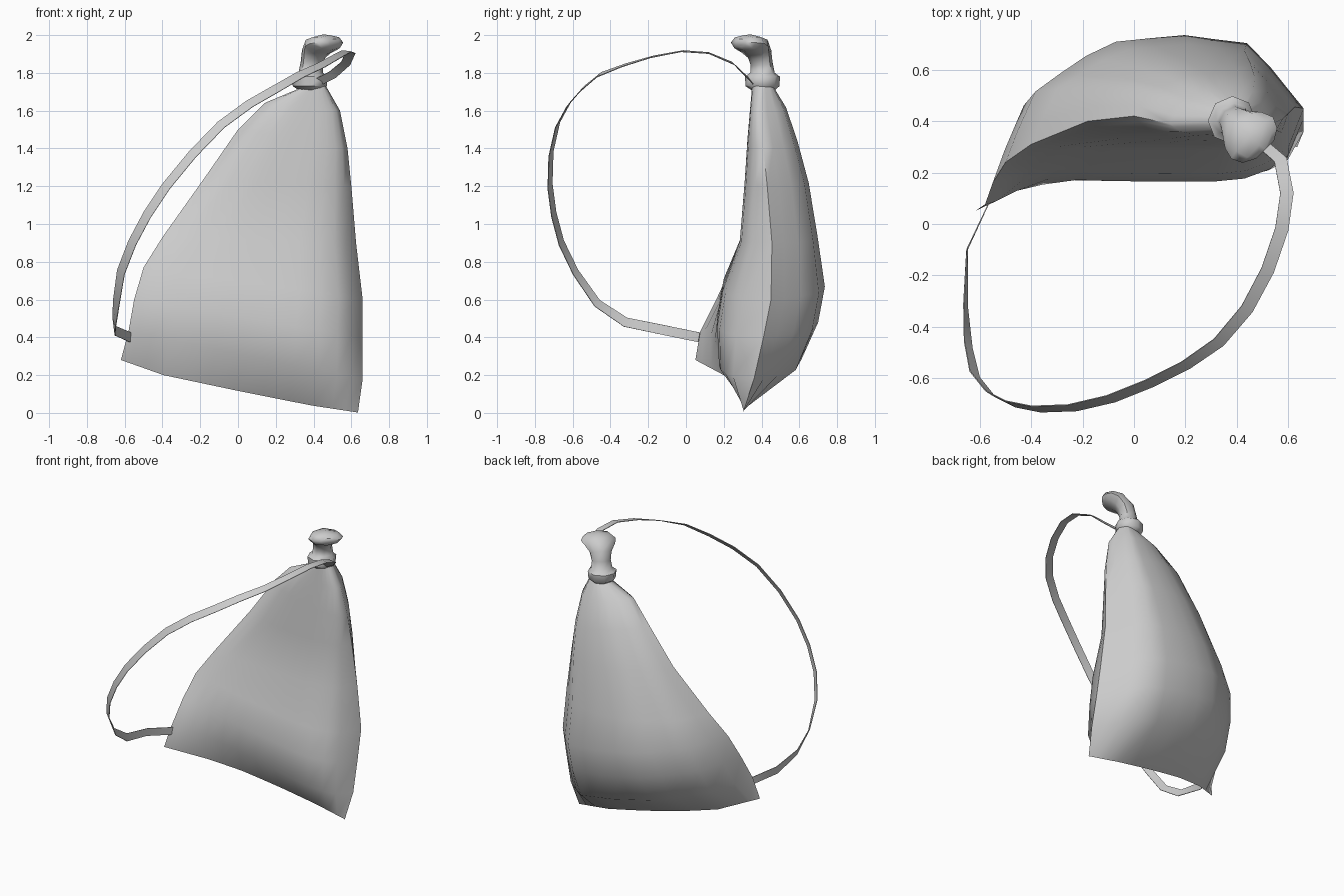
import bpy, bmesh, math
from mathutils import Vector

if "Cube" in bpy.data.objects:
    bpy.data.objects.remove(bpy.data.objects["Cube"])

cloth = bpy.data.materials.new("grey_cloth")
cloth.diffuse_color = (0.6, 0.6, 0.6, 1)
cloth.use_nodes = True
cloth.node_tree.nodes["Principled BSDF"].inputs["Base Color"].default_value = cloth.diffuse_color


def finish(name, bm, angle):
    bmesh.ops.remove_doubles(bm, verts=bm.verts, dist=0.0005)
    bmesh.ops.recalc_face_normals(bm, faces=bm.faces)
    mesh = bpy.data.meshes.new(name)
    bm.to_mesh(mesh)
    bm.free()
    ob = bpy.data.objects.new(name, mesh)
    bpy.context.collection.objects.link(ob)
    mesh.materials.append(cloth)
    bpy.ops.object.select_all(action='DESELECT')
    bpy.context.view_layer.objects.active = ob
    ob.select_set(True)
    bpy.ops.object.shade_smooth_by_angle(angle=math.radians(angle))
    return ob


def loft(name, rings, angle, cap_start=False, cap_end=False):
    """Bridge closed rings of points that have equal counts."""
    bm = bmesh.new()
    rows = [[bm.verts.new(p) for p in ring] for ring in rings]
    n = len(rows[0])
    for a, b in zip(rows, rows[1:]):
        for i in range(n):
            j = (i + 1) % n
            bm.faces.new((a[i], a[j], b[j], b[i]))
    if cap_start:
        bm.faces.new(rows[0])
    if cap_end:
        bm.faces.new(rows[-1])
    return finish(name, bm, angle)


def along(points, u):
    """Read a polyline of (u, value) pairs."""
    for (u0, v0), (u1, v1) in zip(points, points[1:]):
        if u <= u1:
            return v0 + (v1 - v0) * (u - u0) / (u1 - u0)
    return points[-1][1]


# Sack body: left seam, right seam, front depth and back depth, bottom to neck
sack_rows = [
    ((-.58, .075, .43), (.66, .36, .18), .175, .61),
    ((-.55, .16, .60), (.66, .41, .40), .165, .70),
    ((-.50, .24, .77), (.66, .45, .60), .195, .735),
    ((-.40, .31, .93), (.625, .455, .90), .285, .70),
    ((-.18, .40, 1.24), (.60, .43, 1.20), .31, .65),
    ((.00, .42, 1.50), (.58, .41, 1.40), .325, .59),
    ((.14, .39, 1.64), (.54, .39, 1.60), .34, .53),
    ((.33, .405, 1.72), (.46, .405, 1.74), .35, .46),
]
bottom_y = [(0, .05), (.18, .20), (.35, .265), (.55, .30), (.8, .32), (1, .30)]
bottom_z = [(0, .28), (.18, .20), (.5, .115), (.8, .04), (1, .002)]
front_curve = [(0, 0), (.1, .6), (.3, .95), (.5, 1), (.78, 1), (.94, .68), (1, 0)]
back_curve = [(0, 0), (.09, .52), (.34, .93), (.6, 1), (.82, .9), (.91, .5), (1, 0)]
US = [0, .04, .1, .18, .27, .37, .48, .6, .71, .81, .89, .95, 1]
columns = [(u, True) for u in US] + [(u, False) for u in US[-2:0:-1]]
rings = [[Vector((-.62 + 1.255 * u, along(bottom_y, u), along(bottom_z, u)))
          for u, _ in columns]]
for row, (left, right, front, back) in enumerate(sack_rows):
    ring = []
    for u, is_front in columns:
        p = Vector(left).lerp(Vector(right), u)
        depth, curve = (front, front_curve) if is_front else (back, back_curve)
        weight = along(curve, u)
        if row == 0 and is_front and u < .5:
            weight **= 2  # flatter front near the low left corner
        p.y += (depth - p.y) * weight
        ring.append(p)
    rings.append(ring)
loft("sack_body", rings, 60)

# Tied knot and bent bulging end: centre, half width, half depth
knot = [
    ((.385, .41, 1.70), .05, .05), ((.38, .405, 1.73), .09, .09),
    ((.38, .405, 1.78), .095, .09), ((.385, .405, 1.80), .07, .06),
    ((.39, .40, 1.85), .062, .055), ((.40, .39, 1.90), .07, .06),
    ((.425, .365, 1.94), .10, .06), ((.46, .335, 1.955), .115, .05),
    ((.49, .305, 1.96), .095, .04), ((.51, .29, 1.96), .05, .02),
]
wide = Vector((1, 1, 0)).normalized()
centres = [Vector(c) for c, _, _ in knot]
rings = []
for k, (c, w, d) in enumerate(knot):
    t = centres[min(k + 1, len(knot) - 1)] - centres[max(k - 1, 0)]
    if k < 4:
        t = Vector((0, 0, 1))
    deep = t.cross(wide).normalized()
    ring = []
    for i in range(8):
        a = math.tau * i / 8
        ring.append(centres[k] + wide * w * math.cos(a) + deep * d * math.sin(a))
    rings.append(ring)
loft("knot", rings, 50, True, True)

# Carrying strap: a thin ribbon that twists along its loop
path = [Vector(p) for p in (
    (-.57, .07, .40), (-.65, -.10, .435), (-.655, -.32, .48), (-.645, -.47, .58),
    (-.62, -.585, .745), (-.56, -.66, .90), (-.48, -.70, 1.05), (-.38, -.72, 1.20),
    (-.24, -.715, 1.37), (-.09, -.68, 1.525), (.06, -.62, 1.635), (.20, -.55, 1.715),
    (.33, -.46, 1.79), (.44, -.33, 1.84), (.52, -.18, 1.885), (.575, -.02, 1.915),
    (.595, .12, 1.905), (.57, .25, 1.85), (.50, .31, 1.79), (.42, .35, 1.75))]
UPRIGHT, TILTED, FLAT = Vector((0, 0, 1)), Vector((-.83, .52, .62)), Vector((-1, 0, .1))
rings = []
last = len(path) - 1
for k, p in enumerate(path):
    t = (path[min(k + 1, last)] - path[max(k - 1, 0)]).normalized()
    if k < 9:
        side = UPRIGHT.lerp(TILTED, min(1, max(0, (k - 1) / 3)))
    else:
        side = TILTED.lerp(FLAT, min(1, (k - 9) / 5))
    side = (side - t * side.dot(t)).normalized() * .026
    up = t.cross(side).normalized() * .002
    rings.append([p + side + up, p + side - up, p - side - up, p - side + up])
loft("strap", rings, 50, True, True)
